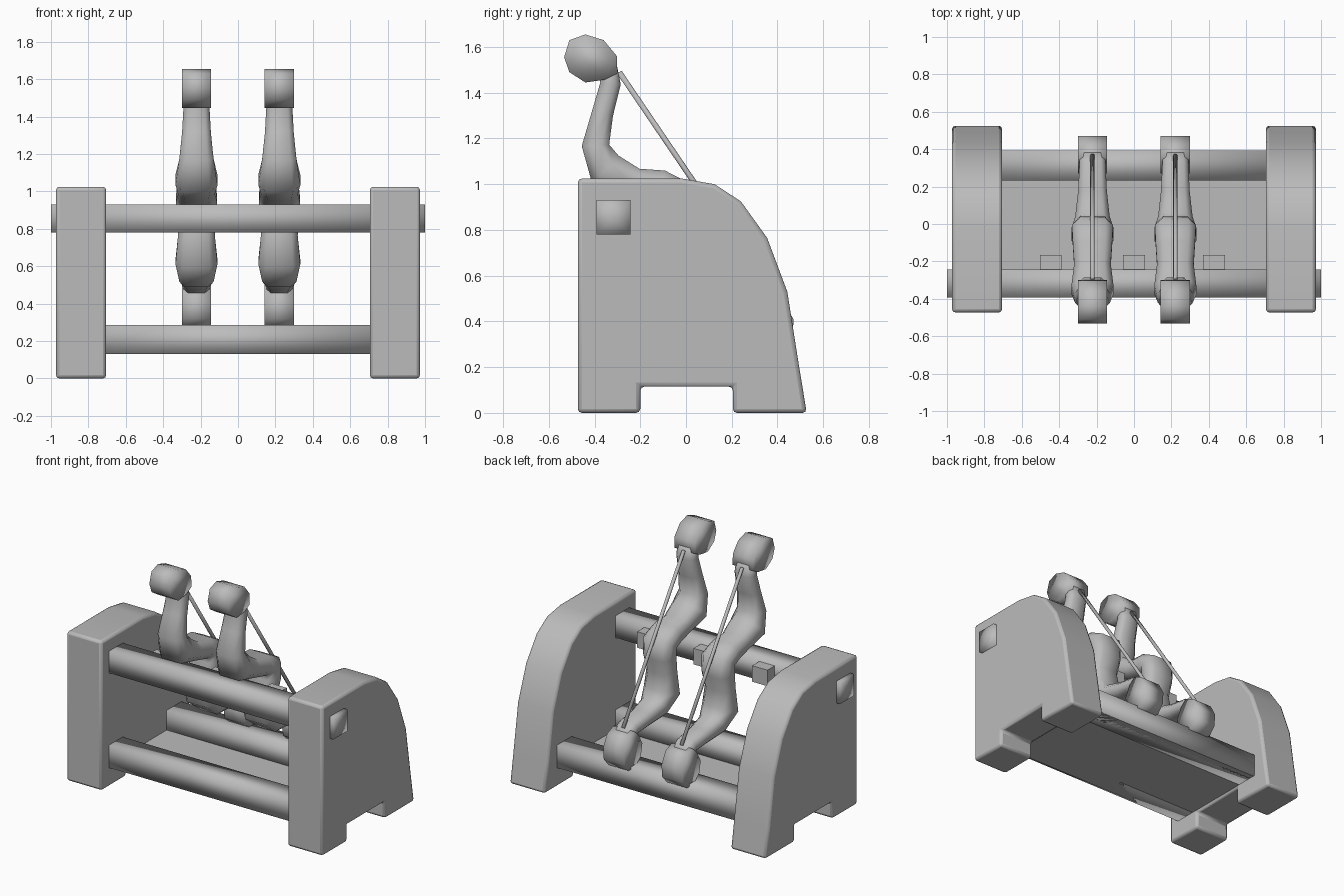
import bpy, bmesh, math
from mathutils import Vector

if "Cube" in bpy.data.objects:
    bpy.data.objects.remove(bpy.data.objects["Cube"])

# Single flat material
grey = bpy.data.materials.new("plain grey")
grey.use_nodes = True
COL = (0.5, 0.5, 0.5, 1)
grey.diffuse_color = COL
grey.node_tree.nodes["Principled BSDF"].inputs["Base Color"].default_value = COL


def finish(bm, name, smooth=True):
    bmesh.ops.recalc_face_normals(bm, faces=bm.faces)
    me = bpy.data.meshes.new(name)
    bm.to_mesh(me)
    bm.free()
    me.materials.append(grey)
    ob = bpy.data.objects.new(name, me)
    bpy.context.collection.objects.link(ob)
    if smooth:
        me.polygons.foreach_set("use_smooth", [True] * len(me.polygons))
    return ob


def box(name, x, y, z, poke=False, smooth=False):
    """Box from (min, max) ranges; poke adds a centre point to the x ends."""
    bm = bmesh.new()
    bmesh.ops.create_cube(bm, size=1)
    for v in bm.verts:
        v.co = [r[0] if c < 0 else r[1] for r, c in zip((x, y, z), v.co)]
    if poke:
        bm.normal_update()
        bmesh.ops.poke(bm, faces=[f for f in bm.faces if abs(f.normal.x) > 0.9])
    return finish(bm, name, smooth)


def prism(name, profile, x0, x1):
    """Extrude a (y, z) outline along x."""
    bm = bmesh.new()
    face = bm.faces.new([bm.verts.new((x0, y, z)) for y, z in profile])
    ext = bmesh.ops.extrude_face_region(bm, geom=[face])["geom"]
    bmesh.ops.translate(bm, vec=(x1 - x0, 0, 0),
                        verts=[g for g in ext if isinstance(g, bmesh.types.BMVert)])
    return finish(bm, name)


# Side panels with curved back and foot notch
PANEL = [(-0.473, 0), (-0.2, 0), (-0.2, 0.115), (0.205, 0.115), (0.205, 0), (0.528, 0),
         (0.495, 0.2), (0.443, 0.53), (0.355, 0.765), (0.24, 0.925), (0.125, 1.0),
         (-0.02, 1.025), (-0.473, 1.025)]
for side, sx in (("left", 1), ("right", -1)):
    ob = prism(side + "_panel", PANEL, sx * 0.705, sx * 0.973)
    bev = ob.modifiers.new("bevel", "BEVEL")
    bev.width, bev.segments, bev.limit_method = 0.018, 2, "ANGLE"
    bev.angle_limit = math.radians(40)
    bpy.ops.object.select_all(action="DESELECT")
    ob.select_set(True)
    bpy.context.view_layer.objects.active = ob
    bpy.ops.object.shade_smooth_by_angle(angle=math.radians(35))

# Cross beams and floor
box("upper_front_beam", (-1, 1), (-0.392, -0.243), (0.78, 0.93), True, True)
box("lower_front_beam", (-0.72, 0.72), (-0.392, -0.243), (0.13, 0.285), True, True)
box("lower_back_beam", (-0.72, 0.72), (0.233, 0.392), (0.13, 0.285), True, True)
box("floor_plate", (-0.72, 0.72), (-0.38, 0.38), (0.13, 0.15))

# Pegs behind the upper beam
for i, x in enumerate((-0.445, 0, 0.428)):
    box(f"peg_{i + 1}", (x - 0.058, x + 0.058), (-0.25, -0.165), (0.8, 0.91))

# Curved levers: the lower half mirrors the upper half across a slanted plane
MID = Vector((0.035, 1.005))
AXIS = Vector((0.562, -0.827)).normalized()


def mirror(p):
    p = Vector(p)
    return p - 2 * (p - MID).dot(AXIS) * AXIS


# Centreline of upper half: y, z, half thickness, half width
UPPER = [(-0.345, 1.53, 0.04, 0.068), (-0.33, 1.44, 0.045, 0.07), (-0.365, 1.31, 0.047, 0.077),
         (-0.396, 1.17, 0.06, 0.092), (-0.352, 1.062, 0.085, 0.112),
         (-0.22, 1.01, 0.06, 0.098), (-0.11, 0.992, 0.07, 0.105)]
HUB = (-0.03, 0.958, 0.07, 0.11)
PATH = UPPER + [HUB] + [(*mirror(p[:2]), *p[2:]) for p in reversed(UPPER)]
# Octagonal cross-section: across x, across thickness
SECTION = [(1, 0.45), (0.65, 1), (-0.65, 1), (-1, 0.45),
           (-1, -0.45), (-0.65, -1), (0.65, -1), (1, -0.45)]
HEAD = [(-0.44, 1.655), (-0.36, 1.63), (-0.302, 1.56), (-0.3, 1.485), (-0.355, 1.457),
        (-0.44, 1.445), (-0.51, 1.49), (-0.533, 1.555), (-0.51, 1.63)]


def lever(name, x):
    bm = bmesh.new()
    rings = []
    for i, (y, z, h, w) in enumerate(PATH):
        a, b = PATH[max(i - 1, 0)], PATH[min(i + 1, len(PATH) - 1)]
        t = Vector((b[0] - a[0], b[1] - a[1])).normalized()
        n = Vector((-t.y, t.x))
        rings.append([bm.verts.new((x + w * u, y + n.x * h * v, z + n.y * h * v))
                      for u, v in SECTION])
    for r, s in zip(rings, rings[1:]):
        for k in range(8):
            bm.faces.new((r[k], r[k - 1], s[k - 1], s[k]))
    bm.faces.new(rings[0])
    bm.faces.new(rings[-1])
    return finish(bm, name)


def rod(name, x, a, b, radius):
    bm = bmesh.new()
    d = Vector((0, b[0] - a[0], b[1] - a[1]))
    bmesh.ops.create_cone(bm, cap_ends=True, segments=8, radius1=radius,
                          radius2=radius, depth=d.length)
    ob = finish(bm, name)
    ob.rotation_euler = d.to_track_quat("Z", "Y").to_euler()
    ob.location = (x, (a[0] + b[0]) / 2, (a[1] + b[1]) / 2)


for side, x in (("left", 0.221), ("right", -0.222)):
    lever(side + "_lever", x)
    prism(side + "_upper_knob", HEAD, x - 0.078, x + 0.078)
    prism(side + "_lower_knob", [mirror(p) for p in HEAD], x - 0.078, x + 0.078)
    top = (-0.292, 1.49)
    rod(side + "_rod", x, top, mirror(top), 0.012)
